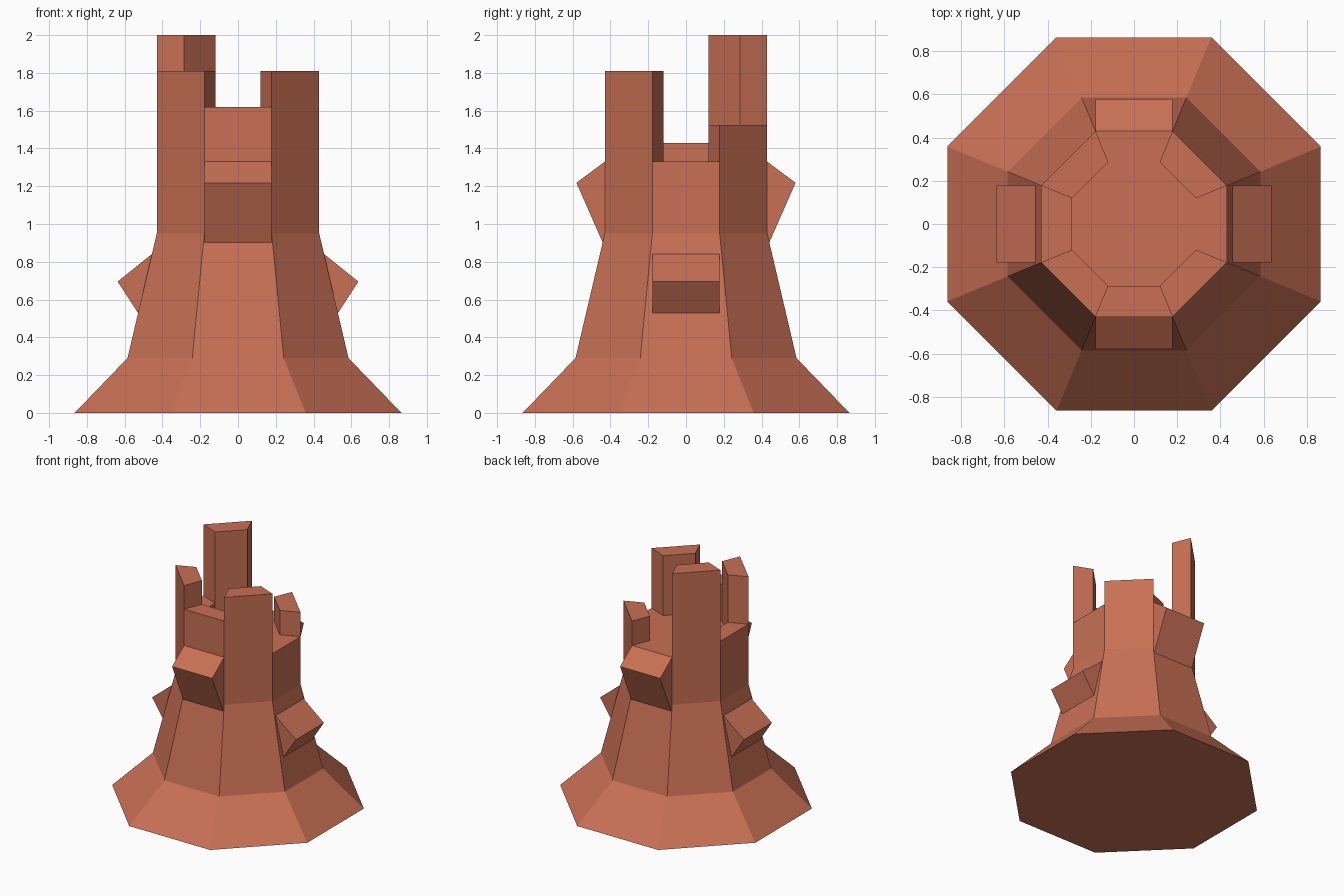
import bpy
import bmesh
from math import sin, cos, pi
from mathutils import Matrix, Vector

old = bpy.data.objects.get("Cube")
if old:
    bpy.data.objects.remove(old, do_unlink=True)

clay = bpy.data.materials.new("terracotta")
clay.use_nodes = True
colour = (0.58, 0.162, 0.09, 1)
clay.diffuse_color = colour
clay.node_tree.nodes["Principled BSDF"].inputs["Base Color"].default_value = colour

OUTER, INNER = 0.43, 0.287   # octagon apothems of the tower wall and the pit
FLOOR = 1.33


def corner(apothem, i, z):
    """Corner i of an octagon; side i runs from corner i to i + 1, side 0 faces +x."""
    a = (i - 0.5) * pi / 4
    r = apothem / cos(pi / 8)
    return Vector((r * cos(a), r * sin(a), z))


def loft(name, rings):
    """Closed flat-shaded solid through matching rings of points."""
    bm = bmesh.new()
    loops = [[bm.verts.new(p) for p in ring] for ring in rings]
    for low, high in zip(loops, loops[1:]):
        n = len(low)
        for i in range(n):
            j = (i + 1) % n
            bm.faces.new((low[i], low[j], high[j], high[i]))
    bm.faces.new(loops[0])
    bm.faces.new(loops[-1])
    bmesh.ops.recalc_face_normals(bm, faces=bm.faces)
    mesh = bpy.data.meshes.new(name)
    bm.to_mesh(mesh)
    bm.free()
    mesh.materials.append(clay)
    obj = bpy.data.objects.new(name, mesh)
    bpy.context.collection.objects.link(obj)
    return obj


# Flared eight-sided tower
profile = [(0.865, 0), (0.585, 0.29), (OUTER, 0.95), (OUTER, FLOOR)]
loft("tower_body", [[corner(a, i, z) for i in range(8)] for a, z in profile])

# Broken rim: one block per octagon side that rises above the floor
rim = {
    "back_left_pillar": (1, 1.525),
    "back_right_pillar": (3, 2.0),
    "right_rim_wall": (4, 1.43),
    "front_right_pillar": (5, 1.81),
    "front_rim_wall": (6, 1.62),
    "front_left_pillar": (7, 1.81),
}
for name, (side, top) in rim.items():
    loft(name, [[corner(OUTER, side, z), corner(OUTER, side + 1, z),
                 corner(INNER, side + 1, z), corner(INNER, side, z)]
                for z in (FLOOR, top)])

# Wedge ledges: outward profile (distance, height), the last point is buried
high_wedge = [(OUTER, FLOOR), (0.58, 1.218), (0.44, 0.90), (0.35, 1.1)]
low_wedge = [(0.457, 0.84), (0.637, 0.695), (0.53, 0.53), (0.35, 0.7)]
HALF = 0.178
for name, quarter, points in (("left_ledge", 0, low_wedge), ("back_ledge", 1, high_wedge),
                              ("right_ledge", 2, low_wedge), ("front_ledge", 3, high_wedge)):
    turn = Matrix.Rotation(quarter * pi / 2, 3, "Z")
    loft(name, [[turn @ Vector((d, w, z)) for d, z in points] for w in (-HALF, HALF)])
